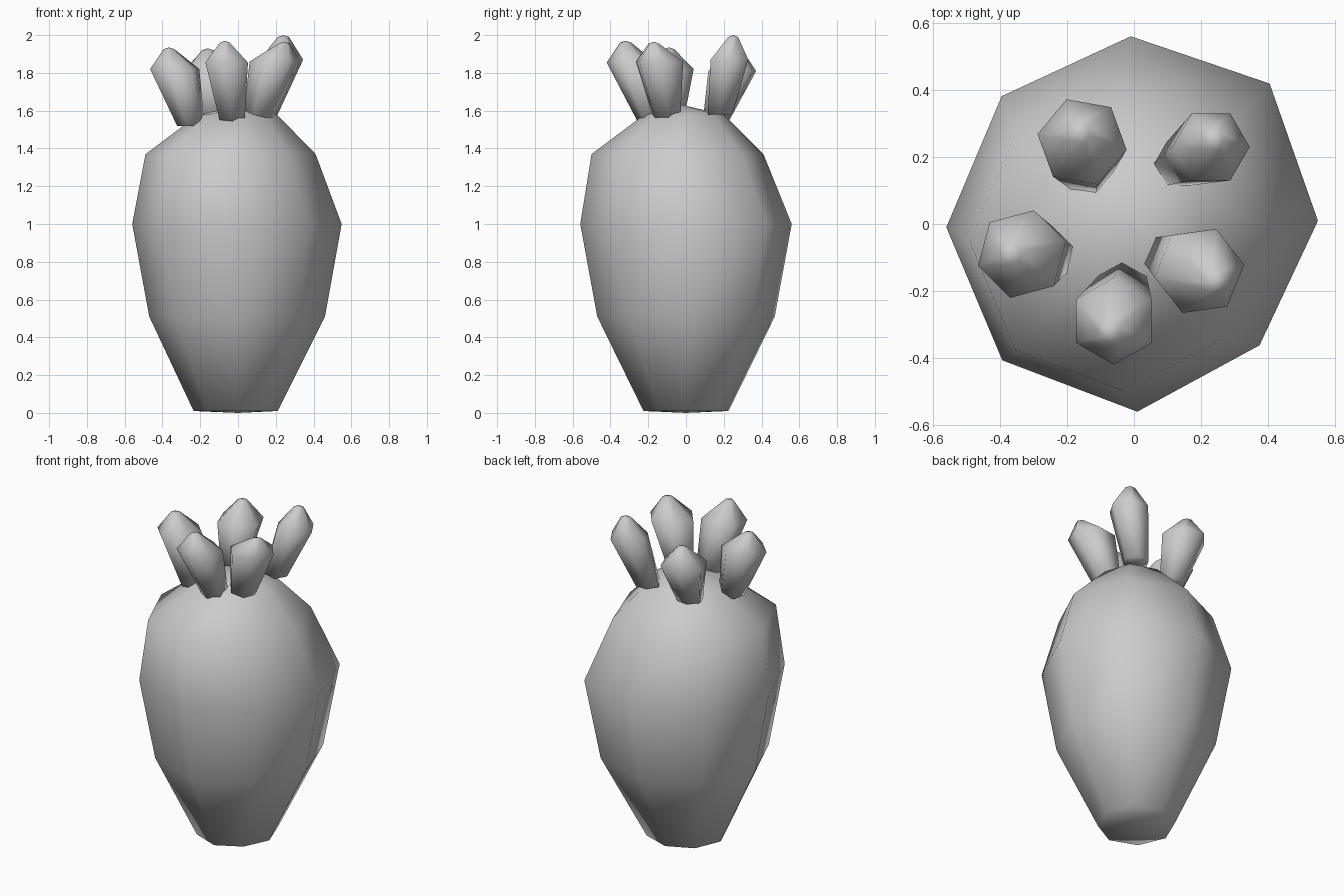
import bpy, bmesh
from math import cos, sin, radians
from mathutils import Vector

cube = bpy.data.objects.get("Cube")
if cube:
    bpy.data.objects.remove(cube, do_unlink=True)

grey = bpy.data.materials.new("plain_grey")
grey.use_nodes = True
colour = (0.6, 0.6, 0.6, 1)
grey.diffuse_color = colour
grey.node_tree.nodes["Principled BSDF"].inputs["Base Color"].default_value = colour


def loft(name, rings, turn, wobble, bottom, top):
    """Skin stacked rings (centre, radius), closed by a point at each end."""
    bm = bmesh.new()
    n = len(wobble)
    loops = []
    for centre, radius in rings:
        loop = []
        for i, w in enumerate(wobble):
            a = radians(turn + 360 * i / n)
            loop.append(bm.verts.new(Vector(centre) + Vector((cos(a), sin(a), 0)) * radius * w))
        loops.append(loop)
    low, high = bm.verts.new(bottom), bm.verts.new(top)
    for i in range(n):
        j = (i + 1) % n
        for a, b in zip(loops, loops[1:]):
            bm.faces.new((a[i], a[j], b[j], b[i]))
        bm.faces.new((low, loops[0][j], loops[0][i]))
        bm.faces.new((loops[-1][i], loops[-1][j], high))
    bmesh.ops.recalc_face_normals(bm, faces=bm.faces)
    for f in bm.faces:
        f.smooth = True
    mesh = bpy.data.meshes.new(name)
    bm.to_mesh(mesh)
    bm.free()
    mesh.materials.append(grey)
    obj = bpy.data.objects.new(name, mesh)
    bpy.context.collection.objects.link(obj)
    return obj


# Root body: eight uneven sides
body_rings = [
    ((-0.01, 0, 0.01), 0.225),
    ((0, 0, 0.51), 0.47),
    ((0, 0, 1.0), 0.56),
    ((-0.035, -0.045, 1.37), 0.455),
    ((0, -0.01, 1.58), 0.21),
]
loft("root_body", body_rings, 1, [0.98, 1.04, 1, 0.98, 1, 1.01, 1, 0.93],
     (0, 0, 0), (0.03, -0.02, 1.63))

# Stubby stalks: base, widest point, tip, widest radius, turn
stalks = [
    ("stalk_back_right", (-0.14, 0.16, 1.55), (-0.155, 0.245, 1.81), (-0.16, 0.27, 1.93), 0.135, 50),
    ("stalk_back_left", (0.135, 0.18, 1.58), (0.23, 0.23, 1.87), (0.24, 0.25, 2.0), 0.115, 0),
    ("stalk_right", (-0.25, -0.09, 1.52), (-0.335, -0.09, 1.82), (-0.365, -0.09, 1.935), 0.135, 15),
    ("stalk_front", (-0.03, -0.18, 1.54), (-0.06, -0.29, 1.855), (-0.07, -0.32, 1.97), 0.13, 30),
    ("stalk_front_left", (0.1, -0.1, 1.55), (0.195, -0.14, 1.86), (0.245, -0.17, 1.965), 0.135, 8),
]
for name, base, wide, tip, radius, turn in stalks:
    under_tip = Vector(tip) - Vector((0, 0, 0.01))
    loft(name, [(base, 0.075), (wide, radius), (under_tip, 0.03)], turn, [1] * 6,
         Vector(base), Vector(tip))
